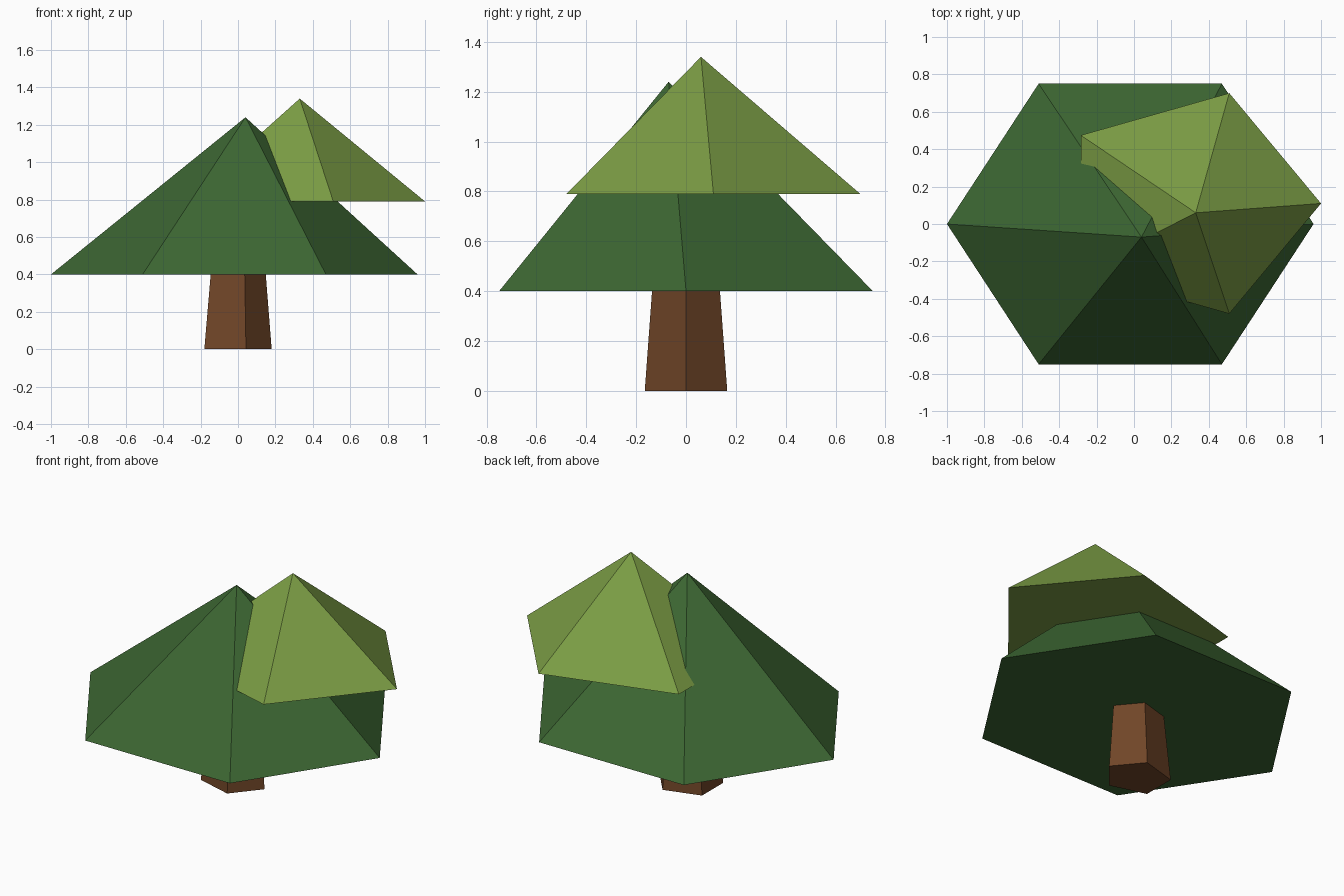
import bpy, bmesh, math

if "Cube" in bpy.data.objects:
    bpy.data.objects.remove(bpy.data.objects["Cube"])


def material(name, rgb):
    m = bpy.data.materials.new(name)
    m.diffuse_color = (*rgb, 1)
    m.use_nodes = True
    m.node_tree.nodes["Principled BSDF"].inputs["Base Color"].default_value = m.diffuse_color
    return m


def ring(bm, sides, cx, cy, rx, ry, z):
    """Regular polygon, stretched to rx / ry, first corner pointing to +x."""
    step = 2 * math.pi / sides
    return [bm.verts.new((cx + rx * math.cos(i * step), cy + ry * math.sin(i * step), z))
            for i in range(sides)]


def finish(bm, name, mat):
    bmesh.ops.recalc_face_normals(bm, faces=bm.faces)
    mesh = bpy.data.meshes.new(name)
    bm.to_mesh(mesh)
    bm.free()
    mesh.materials.append(mat)
    obj = bpy.data.objects.new(name, mesh)
    bpy.context.collection.objects.link(obj)


def leaf_cone(name, mat, sides, base, apex):
    bm = bmesh.new()
    low = ring(bm, sides, *base)
    tip = bm.verts.new(apex)
    bm.faces.new(low)
    for i in range(sides):
        bm.faces.new((low[i], low[(i + 1) % sides], tip))
    finish(bm, name, mat)


def tapered_post(name, mat, sides, bottom, top):
    bm = bmesh.new()
    a, b = ring(bm, sides, *bottom), ring(bm, sides, *top)
    bm.faces.new(a)
    bm.faces.new(b)
    for i in range(sides):
        j = (i + 1) % sides
        bm.faces.new((a[i], a[j], b[j], b[i]))
    finish(bm, name, mat)


bark = material("bark brown", (0.162, 0.060, 0.021))
dark_leaf = material("dark leaf green", (0.045, 0.133, 0.032))
light_leaf = material("light leaf green", (0.195, 0.332, 0.058))

# Five-sided trunk, its top just inside the foliage
tapered_post("trunk", bark, 5,
             (-0.019, 0, 0.199, 0.174, 0), (-0.014, 0, 0.160, 0.141, 0.43))

# Wide six-sided lower foliage with an off-centre tip
leaf_cone("lower_foliage", dark_leaf, 6,
          (-0.02, 0, 0.98, 0.866, 0.40), (0.04, -0.07, 1.24))

# Smaller five-sided upper foliage, shifted to the right
leaf_cone("upper_foliage", light_leaf, 5,
          (0.29, 0.11, 0.71, 0.62, 0.79), (0.33, 0.06, 1.34))
